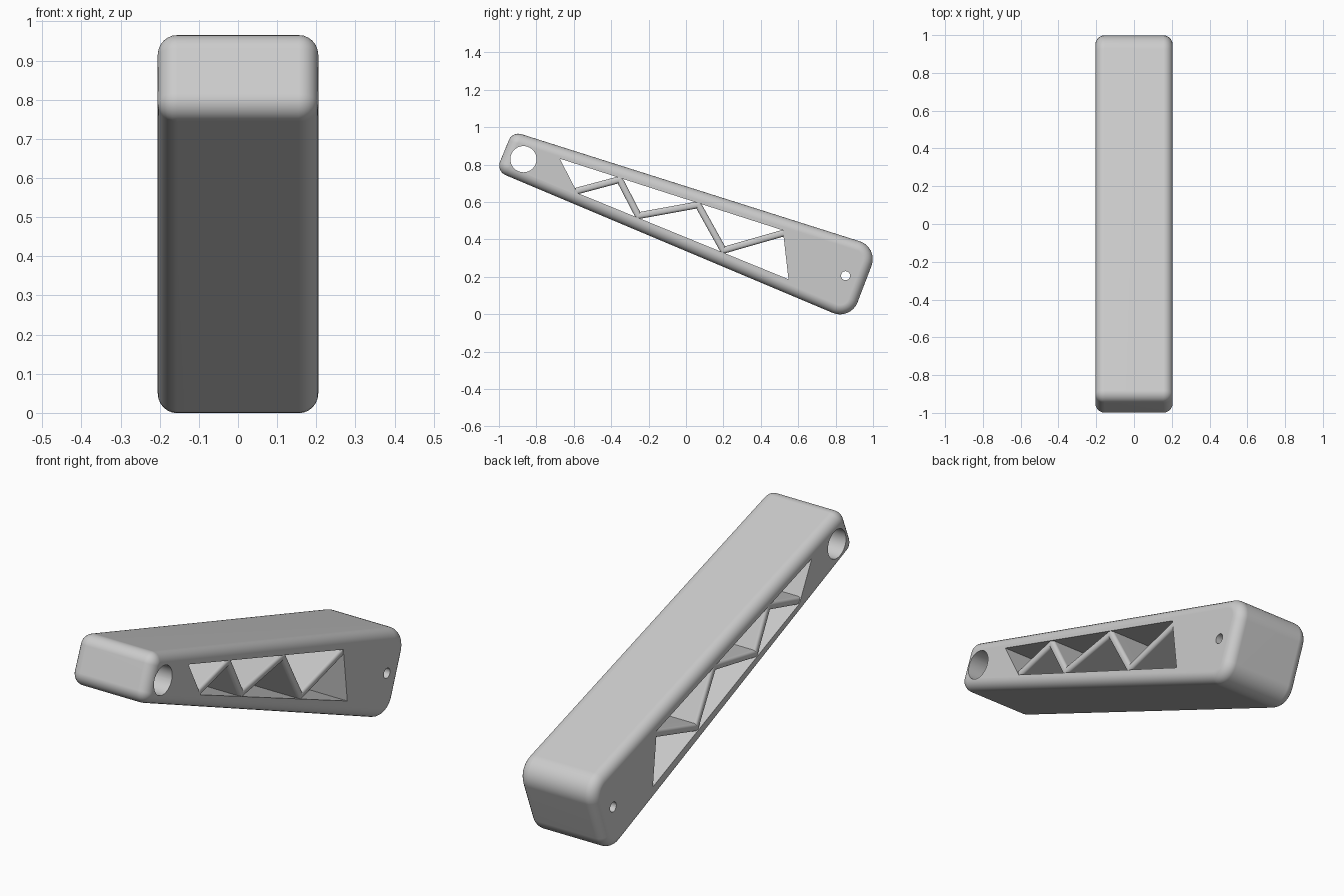
import bpy, bmesh, math
from mathutils import Vector

if "Cube" in bpy.data.objects:
    bpy.data.objects.remove(bpy.data.objects["Cube"])

HALF_WIDTH = 0.205


def fillet(corners, steps=8):
    """Round each (y, z, radius) corner of a convex outline."""
    points = []
    for i, (y, z, r) in enumerate(corners):
        c = Vector((y, z))
        a = (Vector(corners[i - 1][:2]) - c).normalized()
        b = (Vector(corners[(i + 1) % len(corners)][:2]) - c).normalized()
        half = a.angle(b) / 2
        centre = c + (a + b).normalized() * r / math.sin(half)
        start = (c + a * r / math.tan(half) - centre).normalized()
        end = (c + b * r / math.tan(half) - centre).normalized()
        for k in range(steps + 1):
            t = k / steps
            sweep = math.pi - 2 * half
            direction = (start * math.sin((1 - t) * sweep)
                         + end * math.sin(t * sweep)) / math.sin(sweep)
            points.append(centre + direction * r)
    return points


def circle(y, z, r, n=40):
    return [(y + r * math.cos(math.tau * k / n), z + r * math.sin(math.tau * k / n))
            for k in range(n)]


def add_prism(bm, outline, half, rim=0, segments=6):
    """Extrude a side outline across the width, optionally rounding the end rims."""
    ends = [[bm.verts.new((x, p[0], p[1])) for p in outline] for x in (-half, half)]
    caps = [bm.faces.new(e) for e in ends]
    for i in range(len(outline)):
        bm.faces.new((ends[0][i - 1], ends[0][i], ends[1][i], ends[1][i - 1]))
    bmesh.ops.recalc_face_normals(bm, faces=bm.faces[:])
    if rim:
        bmesh.ops.bevel(bm, geom=[e for cap in caps for e in cap.edges], offset=rim,
                        segments=segments, profile=0.5, affect='EDGES',
                        clamp_overlap=False)


def finish(bm, name):
    mesh = bpy.data.meshes.new(name)
    bm.to_mesh(mesh)
    bm.free()
    obj = bpy.data.objects.new(name, mesh)
    bpy.context.collection.objects.link(obj)
    return obj


# Tapered arm body with rounded corners and rims
bm = bmesh.new()
add_prism(bm, fillet([(-1.015, 0.765, 0.055), (0.88, -0.033, 0.1),
                      (1.03, 0.358, 0.1), (-0.928, 0.978, 0.055)]),
          HALF_WIDTH, rim=0.05)
arm = finish(bm, "truss_arm")

# Truss window, pivot hole and pin hole
bm = bmesh.new()
window = [(-0.675, 0.832), (0.518, 0.449), (0.548, 0.187), (-0.58, 0.648)]
for outline in (window, circle(-0.869, 0.829, 0.07), circle(0.853, 0.206, 0.024)):
    add_prism(bm, outline, HALF_WIDTH * 2)
cutter = finish(bm, "opening_cutter")
cutter.hide_render = True

bpy.ops.object.select_all(action='DESELECT')
arm.select_set(True)
bpy.context.view_layer.objects.active = arm
cut = arm.modifiers.new("openings", 'BOOLEAN')
cut.operation = 'DIFFERENCE'
cut.solver = 'EXACT'
cut.object = cutter
bpy.ops.object.modifier_apply(modifier=cut.name)
bpy.data.objects.remove(cutter)

# Zigzag struts spanning the width of the window
nodes = [Vector(p) for p in ((-0.58, 0.66), (-0.355, 0.72), (-0.255, 0.527),
                             (0.065, 0.585), (0.2, 0.342), (0.525, 0.435))]
parts = [arm]
for i, (a, b) in enumerate(zip(nodes, nodes[1:])):
    along = (b - a).normalized() * 0.012
    side = Vector((-along.y, along.x)).normalized() * 0.018
    bm = bmesh.new()
    add_prism(bm, [a - along - side, b + along - side, b + along + side, a - along + side],
              HALF_WIDTH - 0.002, rim=0.014, segments=4)
    parts.append(finish(bm, f"strut_{i + 1}"))

# Plain grey finish, smooth rounds and crisp openings
grey = bpy.data.materials.new("light grey")
grey.use_nodes = True
colour = (0.6, 0.6, 0.6, 1)
grey.diffuse_color = colour
grey.node_tree.nodes["Principled BSDF"].inputs["Base Color"].default_value = colour
for part in parts:
    part.data.materials.clear()
    part.data.materials.append(grey)
    part.select_set(True)
bpy.ops.object.shade_smooth_by_angle(angle=math.radians(35))
for part in parts:
    weighted = part.modifiers.new("flat_sides", 'WEIGHTED_NORMAL')
    weighted.keep_sharp = True
